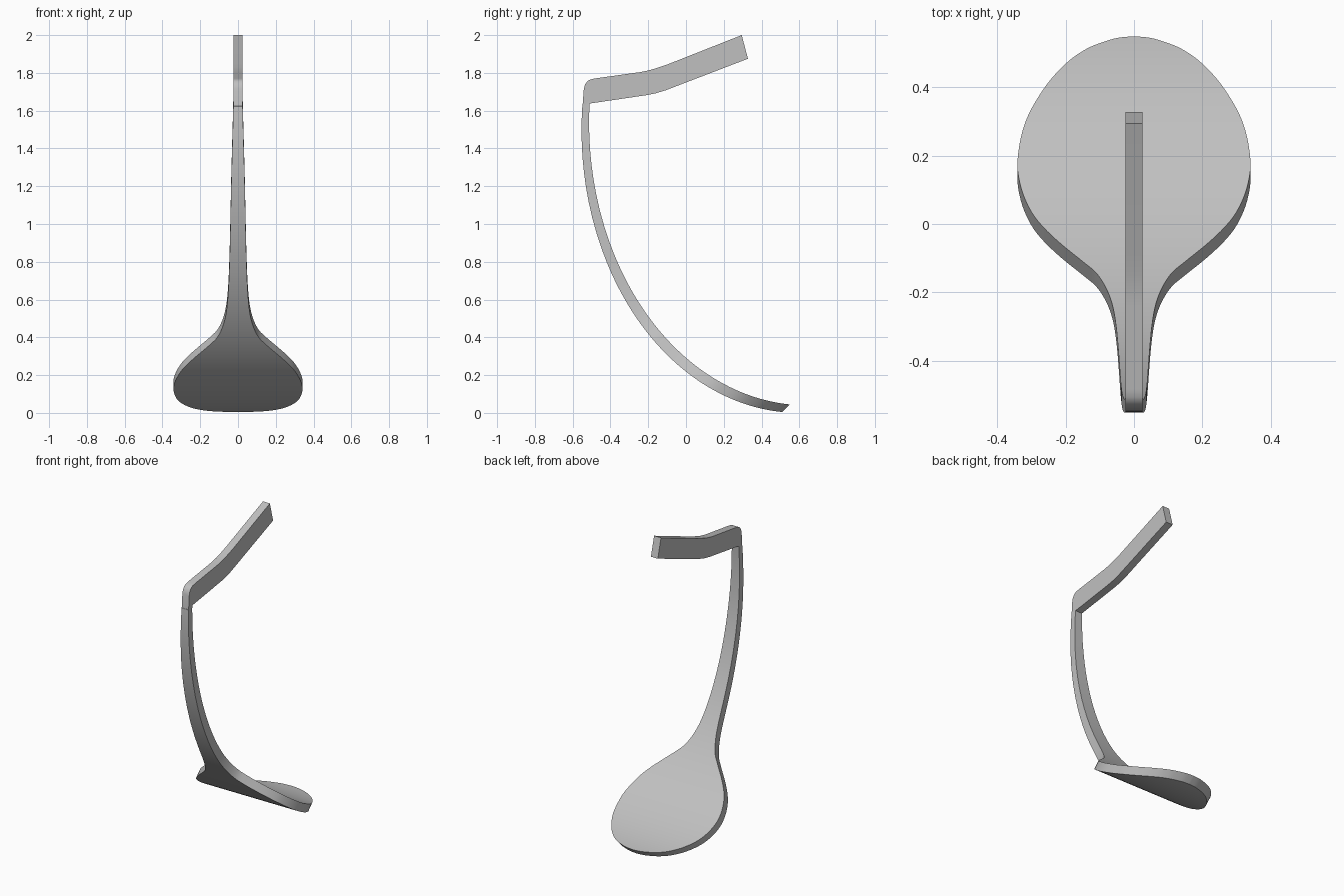
import bpy, bmesh, math

cube = bpy.data.objects.get("Cube")
if cube:
    bpy.data.objects.remove(cube)

grey = bpy.data.materials.new("plain grey")
grey.use_nodes = True
grey.diffuse_color = (0.53, 0.53, 0.53, 1)
grey.node_tree.nodes["Principled BSDF"].inputs["Base Color"].default_value = (0.53, 0.53, 0.53, 1)


def catmull(points, steps):
    """Smooth curve through 2D points."""
    pts = [points[0]] + points + [points[-1]]
    out = []
    for a, b, c, d in zip(pts, pts[1:], pts[2:], pts[3:]):
        for i in range(steps):
            u = i / steps
            out.append(tuple(0.5 * (2 * q + (r - p) * u + (2 * p - 5 * q + 4 * r - s) * u * u
                                    + (3 * q - p - 3 * r + s) * u ** 3)
                             for p, q, r, s in zip(a, b, c, d)))
    return out + [points[-1]]


def finish(bm, name, angle):
    bmesh.ops.recalc_face_normals(bm, faces=bm.faces)
    mesh = bpy.data.meshes.new(name)
    bm.to_mesh(mesh)
    bm.free()
    mesh.materials.append(grey)
    obj = bpy.data.objects.new(name, mesh)
    bpy.context.collection.objects.link(obj)
    bpy.ops.object.select_all(action='DESELECT')
    obj.select_set(True)
    bpy.context.view_layer.objects.active = obj
    bpy.ops.object.shade_smooth_by_angle(angle=math.radians(angle))


# Curved stem and paddle: an elliptical strip of varying width
CENTRE_Y, CENTRE_Z, RY, RZ, SHIFT = 0.60, 1.496, 1.153, 1.496, 0.04
paddle = [(0.51, 0.002), (0.505, 0.05), (0.49, 0.1), (0.47, 0.145), (0.43, 0.2),
          (0.36, 0.262), (0.26, 0.318), (0.15, 0.341), (0.07, 0.332), (0, 0.303),
          (-0.05, 0.265), (-0.1, 0.212), (-0.15, 0.15), (-0.19, 0.105),
          (-0.25, 0.072), (-0.32, 0.055), (-0.42, 0.045)]
keys = [(math.acos((CENTRE_Y - y) / RY), w) for y, w in paddle]
keys += [(0.2, 0.036), (0, 0.028), (-0.085, 0.0248)]

bm = bmesh.new()
rings = []
for t, w in catmull(keys, 5):
    y = CENTRE_Y - RY * math.cos(t)
    z = CENTRE_Z - RZ * math.sin(t)
    rings.append([bm.verts.new(p) for p in (
        (-w, y, z), (w, y, z), (w, y + SHIFT, z + SHIFT), (-w, y + SHIFT, z + SHIFT))])
for a, b in zip(rings, rings[1:]):
    for i in range(4):
        j = (i + 1) % 4
        bm.faces.new((a[i], a[j], b[j], b[i]))
bm.faces.new(rings[0])
bm.faces.new(rings[-1])
finish(bm, "stem_and_paddle", 35)

# Upper arm: a side profile extruded across the width
profile = [(-0.548, 1.62), (-0.541, 1.715), (-0.535, 1.738), (-0.523, 1.755), (-0.507, 1.765),
           (-0.485, 1.77), (-0.243, 1.804), (-0.19, 1.815), (-0.148, 1.828), (-0.09, 1.848),
           (0.295, 2.0), (0.328, 1.875), (-0.05, 1.73), (-0.11, 1.707), (-0.16, 1.692),
           (-0.21, 1.682), (-0.508, 1.638)]
bm = bmesh.new()
side = bm.faces.new([bm.verts.new((-0.025, y, z)) for y, z in profile])
new = bmesh.ops.extrude_face_region(bm, geom=[side])["geom"]
bmesh.ops.translate(bm, vec=(0.05, 0, 0), verts=[v for v in new if isinstance(v, bmesh.types.BMVert)])
if not side.is_valid or len(bm.faces) < len(profile) + 2:
    bm.faces.new([v for v in bm.verts if v.co.x < 0])
finish(bm, "upper_arm", 35)
